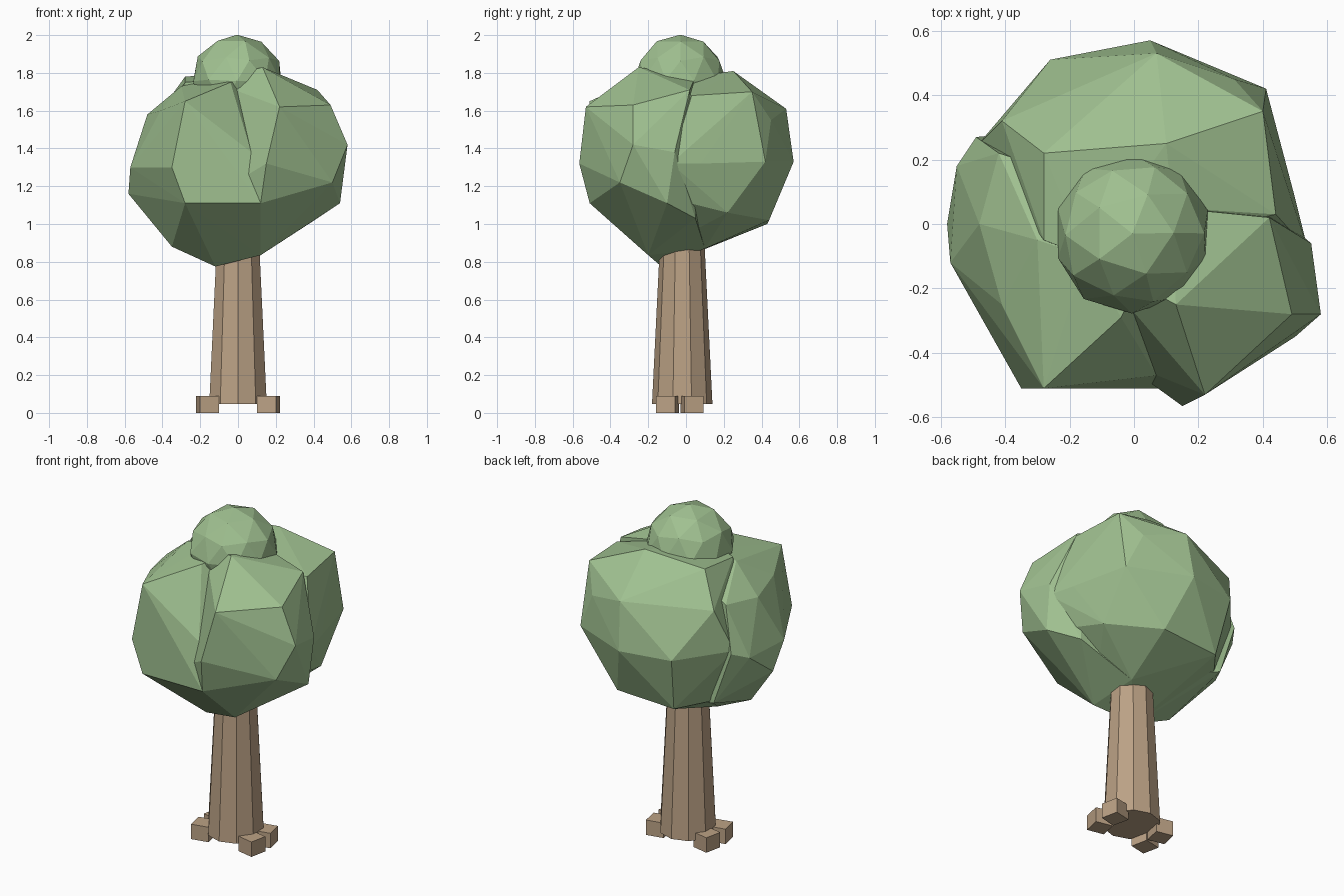
import bpy, bmesh, math
from mathutils import Matrix, noise


def material(name, rgb):
    m = bpy.data.materials.new(name)
    m.diffuse_color = (*rgb, 1)
    return m


BARK = material("bark", (0.50, 0.36, 0.235))
LEAF = material("leaf", (0.35, 0.53, 0.28))


def finish(name, bm, mat):
    bmesh.ops.recalc_face_normals(bm, faces=bm.faces)
    me = bpy.data.meshes.new(name)
    bm.to_mesh(me)
    bm.free()
    me.materials.append(mat)
    ob = bpy.data.objects.new(name, me)
    bpy.context.collection.objects.link(ob)
    return ob


def lobe(name, pts):
    """Faceted foliage clump: the hull of its corner points."""
    bm = bmesh.new()
    for p in pts:
        bm.verts.new(p)
    res = bmesh.ops.convex_hull(bm, input=bm.verts)
    junk = {g for g in res["geom_interior"] + res["geom_unused"]
            if isinstance(g, bmesh.types.BMVert)}
    bmesh.ops.delete(bm, geom=list(junk), context='VERTS')
    return finish(name, bm, LEAF)


# Trunk: ten-sided taper running up into the crown
bm = bmesh.new()
bmesh.ops.create_cone(bm, cap_ends=True, segments=10, radius1=0.16, radius2=0.108,
                      depth=1.05, matrix=Matrix.Translation((0, -0.02, 0.572)))
finish("trunk", bm, BARK)

# Root blocks: four slightly turned cubes, mirrored left and right
for side, sx in (("left", -1), ("right", 1)):
    for end, y, turn in (("front", -0.098, -12), ("back", 0.032, 12)):
        bm = bmesh.new()
        mat = (Matrix.Translation((sx * 0.161, y, 0.045))
               @ Matrix.Rotation(math.radians(sx * turn), 4, 'Z')
               @ Matrix.Diagonal((0.104, 0.104, 0.09, 1)))
        bmesh.ops.create_cube(bm, size=1, matrix=mat)
        finish(f"root_{end}_{side}", bm, BARK)

# Points near the trunk and crown top shared by all clumps
CORE = [(-0.12, -0.13, 0.775), (0.12, -0.2, 0.835), (0.1, 0.1, 0.87),
        (-0.15, -0.1, 1.76), (0.12, 0.05, 1.78)]

# Front right clump
lobe("foliage_front_right", CORE + [
    (0.22, -0.53, 1.62), (0.15, -0.565, 1.32), (0.12, -0.51, 1.11),
    (0.49, -0.28, 1.63), (0.58, -0.28, 1.42), (0.50, -0.35, 1.22),
    (0.54, -0.10, 1.11), (0.55, -0.06, 1.38), (0.42, 0.02, 1.71),
    (0.13, -0.25, 1.83), (0.42, 0.05, 1.03), (-0.05, -0.42, 1.20)])

# Front left clump
lobe("foliage_front_left", CORE + [
    (-0.28, -0.51, 1.65), (-0.35, -0.51, 1.30), (-0.28, -0.51, 1.11),
    (0.12, -0.51, 1.11), (0.07, -0.47, 1.38), (-0.04, -0.29, 1.75),
    (-0.57, -0.12, 1.30), (-0.58, 0.0, 1.16), (-0.55, 0.18, 1.30),
    (-0.48, 0.0, 1.58), (-0.41, -0.25, 1.60), (-0.49, 0.27, 1.34),
    (-0.30, -0.05, 1.73), (-0.35, -0.12, 0.88), (-0.38, 0.28, 1.02),
    (-0.42, 0.22, 1.60)])

# Back clump
lobe("foliage_back", CORE + [
    (0.40, 0.35, 1.70), (0.41, 0.42, 1.33), (0.07, 0.53, 1.61),
    (0.05, 0.57, 1.33), (0.31, 0.45, 1.55), (0.50, 0.08, 1.32),
    (0.44, 0.03, 1.68), (0.54, -0.08, 1.32), (0.40, 0.22, 1.06),
    (-0.26, 0.51, 1.33), (-0.41, 0.32, 1.60), (-0.49, 0.24, 1.35),
    (-0.22, 0.43, 1.00), (0.15, 0.44, 1.02), (0.10, 0.20, 0.92),
    (-0.28, 0.22, 1.78), (0.10, 0.25, 1.81), (-0.36, 0.25, 1.02),
    (-0.28, -0.05, 1.75), (0.45, -0.02, 1.12)])

# Top clump: small faceted ball
bm = bmesh.new()
bmesh.ops.create_icosphere(bm, subdivisions=2, radius=0.245,
                           matrix=Matrix.Translation((-0.005, -0.03, 1.757)))
for v in bm.verts:
    if v.co.z < 1.98:
        v.co += noise.noise_vector(v.co * 9) * 0.012
finish("foliage_top", bm, LEAF)
